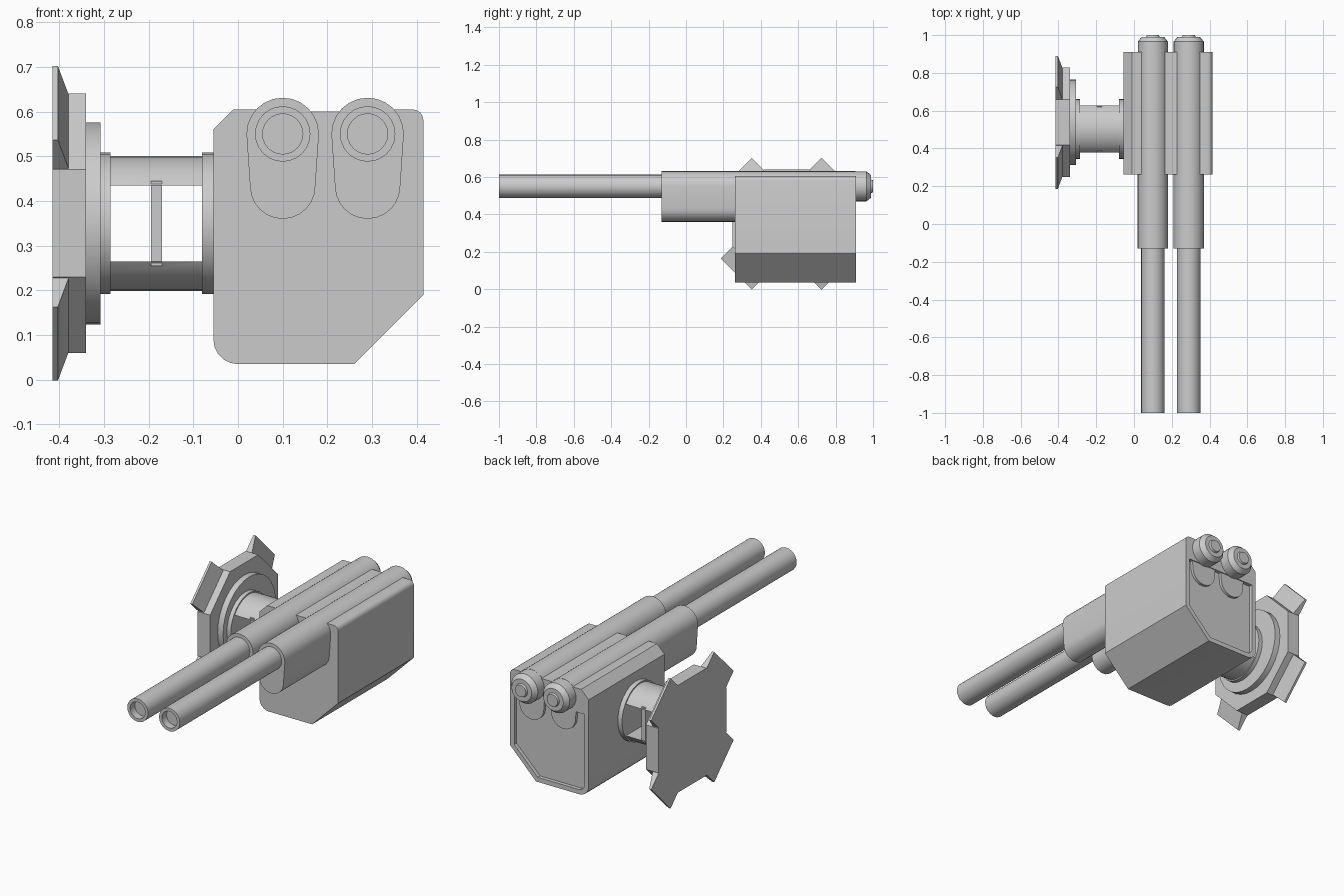
import bpy, bmesh
from math import sin, cos, pi, radians

if "Cube" in bpy.data.objects:
    bpy.data.objects.remove(bpy.data.objects["Cube"])


def loft(name, rings, smooth=True):
    """Skin a list of equal-length vertex rings and cap both ends."""
    bm = bmesh.new()
    vs = [[bm.verts.new(p) for p in ring] for ring in rings]
    n = len(rings[0])
    for a, b in zip(vs, vs[1:]):
        for i in range(n):
            j = (i + 1) % n
            bm.faces.new((a[i], a[j], b[j], b[i]))
    bm.faces.new(vs[0])
    bm.faces.new(vs[-1])
    bmesh.ops.recalc_face_normals(bm, faces=bm.faces)
    me = bpy.data.meshes.new(name)
    bm.to_mesh(me)
    bm.free()
    ob = bpy.data.objects.new(name, me)
    bpy.context.collection.objects.link(ob)
    if smooth:
        bpy.ops.object.select_all(action='DESELECT')
        ob.select_set(True)
        bpy.context.view_layer.objects.active = ob
        bpy.ops.object.shade_smooth_by_angle(angle=radians(30))
    return ob


def arc(cx, cz, r, a0, a1, n):
    return [(cx + r * cos(radians(a0 + (a1 - a0) * i / n)),
             cz + r * sin(radians(a0 + (a1 - a0) * i / n))) for i in range(n + 1)]


def prism_y(name, pts, y0, y1, smooth=True):
    return loft(name, [[(x, y, z) for x, z in pts] for y in (y0, y1)], smooth)


def lathe_y(name, x, z, prof, n=24):
    return loft(name, [[(x + r * cos(2 * pi * i / n), y, z + r * sin(2 * pi * i / n))
                        for i in range(n)] for r, y in prof])


def lathe_x(name, y, z, prof, n=32, smooth=True, turn=0.0):
    return loft(name, [[(x, y + r * cos(2 * pi * i / n + turn), z + r * sin(2 * pi * i / n + turn))
                        for i in range(n)] for r, x in prof], smooth)


def cut(ob, cutter):
    m = ob.modifiers.new("cut", 'BOOLEAN')
    m.object = cutter
    m.solver = 'EXACT'
    cutter.hide_render = True
    cutter.hide_set(True)


# Housing with chamfered and rounded corners
outline = ([(-.055, .56), (-.01, .605), (.10, .605), (.11, .6), (.28, .6), (.29, .605)]
           + arc(.39, .58, .025, 90, 0, 4)
           + [(.415, .19), (.26, .035)]
           + arc(0, .09, .055, 270, 180, 5))
housing = prism_y("housing", outline, .262, .91)

# Recessed rear panel
panel = [(-.03, .475), (.39, .475), (.39, .2), (.25, .06)] + arc(.005, .095, .035, 270, 180, 4)
cut(housing, prism_y("rear_panel_cutter", panel, .89, .95, False))

# Twin barrels with sleeves and rear caps
for side, x in (("left", .10), ("right", .29)):
    sleeve = arc(x, .55, .081, 180, 0, 12) + arc(x, .433, .073, 0, -180, 12)
    prism_y(side + "_sleeve", sleeve, -.13, .905)
    lathe_y(side + "_barrel", x, .55,
            [(.062, 0), (.062, -1), (.045, -1), (.045, -.96)])
    lathe_y(side + "_rear_cap", x, .55,
            [(.08, .8), (.08, .965), (.06, .99), (.036, .99), (.032, 1.0)])

# Slotted mounting axle with end flanges and a middle rib
CY, CZ, AY = .538, .35, .503
axle = lathe_x("axle", AY, CZ, [(.151, -.32), (.151, -.04)])
slot = [(-.285, .265), (-.08, .265), (-.08, .435), (-.285, .435)]
cut(axle, prism_y("axle_slot_cutter", slot, .2, .8, False))
for name, x0, x1 in (("inner_flange", -.08, -.045), ("outer_flange", -.32, -.285)):
    lathe_x(name, AY, CZ, [(.158, x0), (.158, x1)])
rib = [(-.195, .255), (-.17, .255), (-.17, .445), (-.195, .445)]
prism_y("axle_rib", rib, AY - .122, AY + .122, False)

# Round disc and octagonal wall plate
lathe_x("mount_disc", CY, CZ, [(.226, -.35), (.226, -.308)])
lathe_x("wall_plate", CY, CZ, [(.29 / cos(pi / 8), -.415), (.29 / cos(pi / 8), -.34)],
        8, False, pi / 8)

# Four bevelled teeth on the diagonal sides of the plate
for k in range(4):
    a = pi / 4 + k * pi / 2
    rings = [[(x, CY + d * cos(a) - t * sin(a), CZ + d * sin(a) + t * cos(a))
              for d, t in ((.2, -.117), (out, -.117), (out, .117), (.2, .117))]
             for x, out in ((-.415, .381), (-.403, .381), (-.379, .29))]
    loft("plate_tooth_%d" % (k + 1), rings, False)
